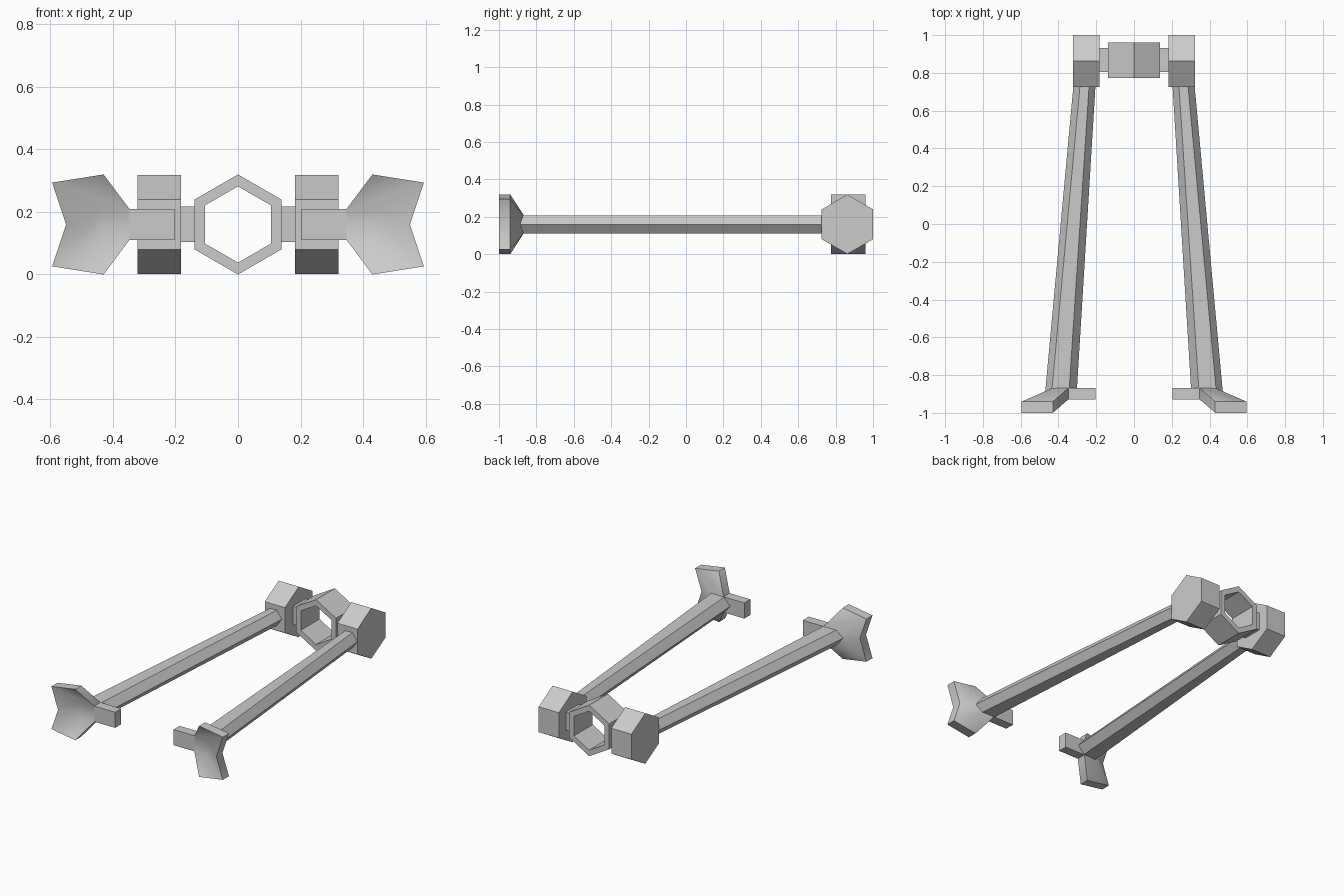
import bpy, bmesh, math

if "Cube" in bpy.data.objects:
    bpy.data.objects.remove(bpy.data.objects["Cube"])

ZC = 0.16  # height of the common axis


def make(name, verts, faces, mirror=True, smooth=None):
    me = bpy.data.meshes.new(name)
    bm = bmesh.new()
    vs = [bm.verts.new(v) for v in verts]
    for f in faces:
        bm.faces.new([vs[i] for i in f])
    bmesh.ops.recalc_face_normals(bm, faces=bm.faces)
    bm.to_mesh(me)
    bm.free()
    ob = bpy.data.objects.new(name, me)
    bpy.context.collection.objects.link(ob)
    if mirror:
        ob.modifiers.new("Mirror", 'MIRROR').use_mirror_merge = False
    if smooth:
        bpy.ops.object.select_all(action='DESELECT')
        ob.select_set(True)
        bpy.context.view_layer.objects.active = ob
        bpy.ops.object.shade_smooth_by_angle(angle=math.radians(smooth))
    return ob


def loft(name, a, b, caps=True, **kw):
    """Skin two matching point loops."""
    n = len(a)
    faces = [(i, (i + 1) % n, n + (i + 1) % n, n + i) for i in range(n)]
    if caps:
        faces += [tuple(range(n)), tuple(range(n, 2 * n))]
    return make(name, a + b, faces, **kw)


def hexagon(r):
    return [(r * math.sin(i * math.pi / 3), r * math.cos(i * math.pi / 3)) for i in range(6)]


def box(name, x, y, z):
    rect = [(y[0], z[0]), (y[1], z[0]), (y[1], z[1]), (y[0], z[1])]
    loft(name, [(x[0], *p) for p in rect], [(x[1], *p) for p in rect])


# Hexagonal hinge blocks
hx = hexagon(0.159)
loft("hinge_block", [(0.182, 0.863 + u, ZC + v) for u, v in hx],
     [(0.322, 0.863 + u, ZC + v) for u, v in hx])

# Central hollow ring: outer and inner hexagons at front and back
loops = [[(u, y, ZC + v) for u, v in hexagon(r)]
         for r, y in ((0.16, 0.774), (0.16, 0.96), (0.122, 0.96), (0.122, 0.774))]
ring_faces = [(k * 6 + i, k * 6 + (i + 1) % 6,
               (k + 1) % 4 * 6 + (i + 1) % 6, (k + 1) % 4 * 6 + i)
              for k in range(4) for i in range(6)]
make("center_ring", sum(loops, []), ring_faces, mirror=False)

# Connectors between ring and hinge blocks
box("connector", (0.135, 0.185), (0.804, 0.932), (0.104, 0.217))


# Long tapered six-sided legs
def leg_section(y, left, top_left, top_right, right, h=0.048):
    mid = (left + right) / 2
    return [(left, y, ZC), (top_left, y, ZC + h), (top_right, y, ZC + h),
            (right, y, ZC), (top_right, y, ZC - h), (top_left, y, ZC - h)]


foot_end = leg_section(-0.872, 0.302, 0.343, 0.434, 0.47)
foot_end[3] = (0.47, -0.887, ZC)
loft("leg", leg_section(0.73, 0.204, 0.238, 0.286, 0.321), foot_end)

# Flat inner tab of each foot
box("foot_tab", (0.203, 0.347), (-0.928, -0.868), (ZC - 0.049, ZC + 0.049))

# Dished two-pointed fan of each foot
back = [(0.347, -0.868, 0.049), (0.43, -0.94, 0.16), (0.595, -0.94, 0.134),
        (0.55, -0.94, 0), (0.595, -0.94, -0.134), (0.43, -0.94, -0.16),
        (0.347, -0.868, -0.049),
        (0.434, -0.87, 0.049), (0.47, -0.887, 0), (0.434, -0.87, -0.049)]
n = len(back)
verts = [(x, y, ZC + z) for x, y, z in back] + [(x, y - 0.06, ZC + z) for x, y, z in back]
skin = [(0, 1, 2, 7), (7, 2, 3, 8), (8, 3, 4, 9), (9, 4, 5, 6), (0, 7, 8, 9, 6)]
faces = skin + [tuple(i + n for i in f) for f in skin]
faces += [(i, (i + 1) % 7, (i + 1) % 7 + n, i + n) for i in range(7)]
make("foot_fan", verts, faces, smooth=50)
